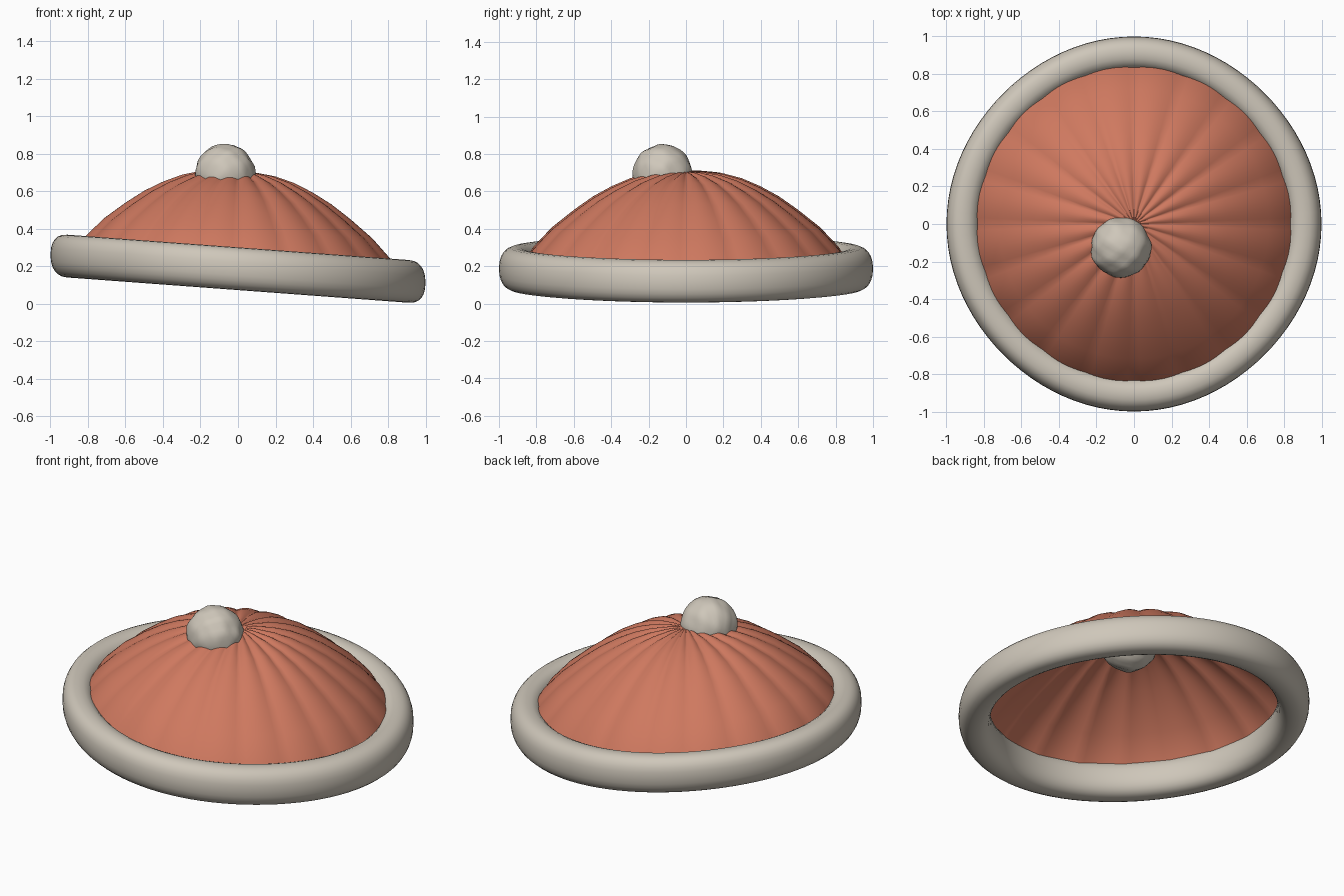
import bpy, math

cube = bpy.data.objects.get("Cube")
if cube:
    bpy.data.objects.remove(cube, do_unlink=True)

TILT = 0.074  # the hat leans down toward +x


def material(name, rgb):
    m = bpy.data.materials.new(name)
    m.use_nodes = True
    m.diffuse_color = (*rgb, 1)
    m.node_tree.nodes["Principled BSDF"].inputs["Base Color"].default_value = (*rgb, 1)
    return m


def build(name, rings, mat, close_rows=False):
    """Skin a list of equal closed rings of points."""
    n, count = len(rings[0]), len(rings)
    verts = [p for ring in rings for p in ring]
    faces = []
    for i in range(count if close_rows else count - 1):
        a, b = i * n, (i + 1) % count * n
        for j in range(n):
            k = (j + 1) % n
            faces.append((a + j, a + k, b + k, b + j))
    mesh = bpy.data.meshes.new(name)
    mesh.from_pydata(verts, [], faces)
    mesh.materials.append(mat)
    mesh.shade_smooth()
    obj = bpy.data.objects.new(name, mesh)
    bpy.context.collection.objects.link(obj)


def place(r, ang, z):
    x, y = r * math.cos(ang), r * math.sin(ang)
    return (x, y, z - TILT * x)


def signed_pow(v, p):
    return math.copysign(abs(v) ** p, v)


coral = material("coral cloth", (0.62, 0.19, 0.115))
cream = material("cream wool", (0.62, 0.57, 0.49))

# Pleated dome, open underneath
PROFILE = [(0.86, 0.23), (0.82, 0.295), (0.72, 0.40), (0.6, 0.495), (0.5, 0.565),
           (0.4, 0.62), (0.3, 0.663), (0.2, 0.69), (0.1, 0.703), (0.04, 0.705), (0.002, 0.705)]
RIBS, AROUND = 20, 160
rings = []
for r, z in PROFILE:
    depth = 0.016 * min(1, r / 0.15) * (1 - 0.6 * r)
    ring = []
    for j in range(AROUND):
        a = math.tau * j / AROUND
        groove = depth * (abs(math.sin(a * RIBS / 2)) - 0.7)
        ring.append(place(r + groove * r, a, z + groove))
    rings.append(ring)
build("dome", rings, coral)

# Rolled brim, a rounded oblong section swept round the rim
SECTION, STEPS = 24, 96
rings = []
for i in range(STEPS):
    a = math.tau * i / STEPS
    centre = 0.903 + 0.007 * math.cos(4 * a)
    ring = []
    for j in range(SECTION):
        t = math.tau * j / SECTION
        r = centre + 0.09 * signed_pow(math.cos(t), 0.85)
        ring.append(place(r, a, 0.187 + 0.114 * signed_pow(math.sin(t), 0.85)))
    rings.append(ring)
build("brim", rings, cream, close_rows=True)

# Lumpy pompom set off centre, passing through the dome
bpy.ops.mesh.primitive_ico_sphere_add(subdivisions=4, radius=0.16, location=(-0.07, -0.125, 0.692))
pompom = bpy.context.object
pompom.name = "pompom"
pompom.data.materials.append(cream)
for v in pompom.data.vertices:
    x, y, z = v.co * 45
    lump = math.sin(x + 0.6 * y) * math.sin(y + 0.5 * z + 1) + math.sin(z - 0.7 * x + 2) * math.cos(y - 0.4 * x)
    v.co *= 1 + 0.022 * lump
pompom.data.shade_smooth()
